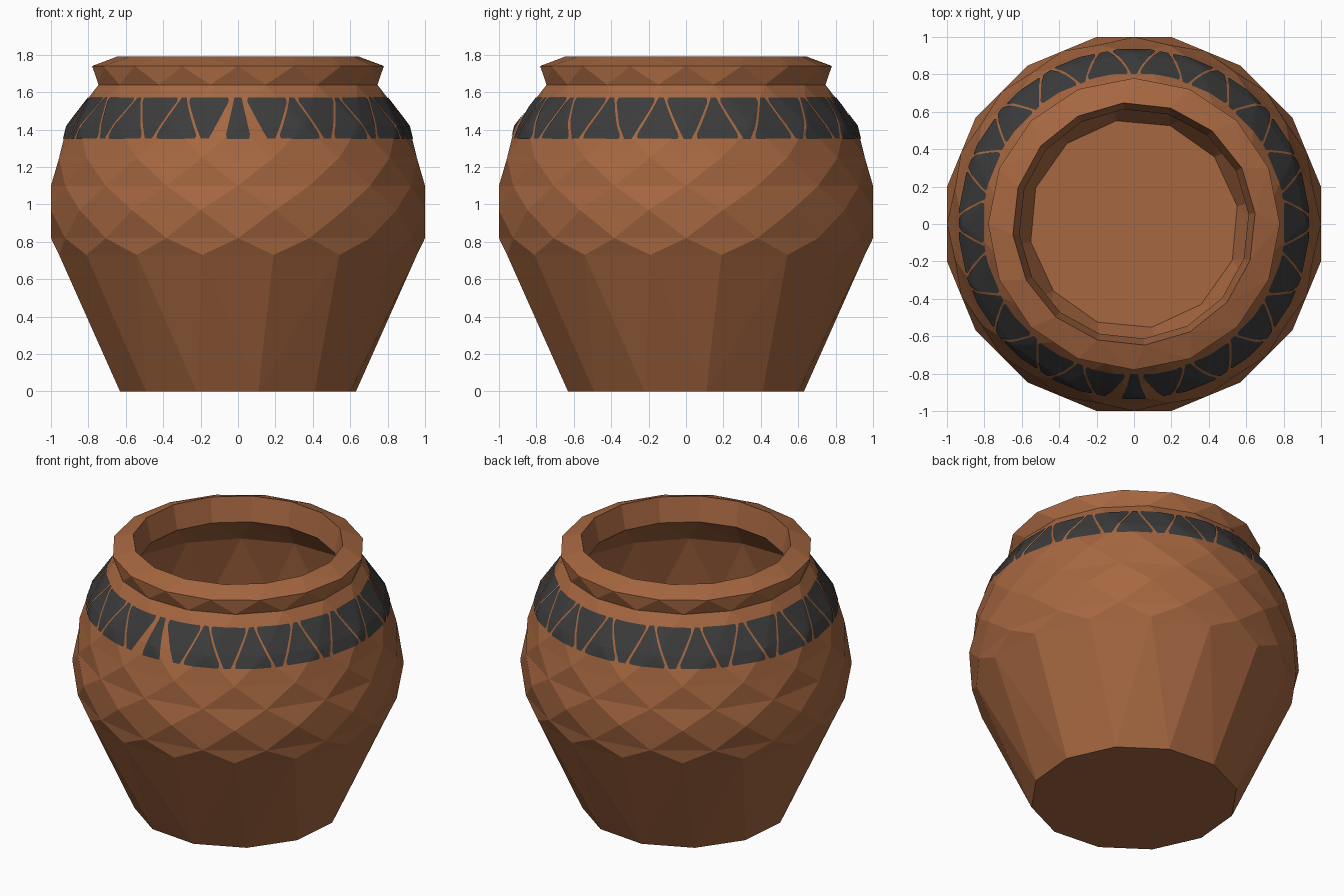
import bpy, bmesh, math
from mathutils import Vector
from mathutils.bvhtree import BVHTree

if "Cube" in bpy.data.objects:
    bpy.data.objects.remove(bpy.data.objects["Cube"])


def material(name, rgb):
    m = bpy.data.materials.new(name)
    m.diffuse_color = (*rgb, 1)
    m.use_nodes = True
    m.node_tree.nodes["Principled BSDF"].inputs["Base Color"].default_value = m.diffuse_color
    return m


clay = material("terracotta", (0.38, 0.135, 0.052))
paint = material("charcoal paint", (0.045, 0.045, 0.045))


def make_ring(bm, r, z, n, phase):
    angs = [math.radians(phase) + math.tau * i / n for i in range(n)]
    return [(a, bm.verts.new((r * math.cos(a), r * math.sin(a), z))) for a in angs]


def join_rings(bm, A, B):
    """Triangle strip between two rings of any side count and phase."""
    n, m = len(A), len(B)
    wrap = lambda d: (d + math.pi) % math.tau - math.pi
    j0 = min(range(m), key=lambda j: abs(wrap(B[j][0] - A[0][0])))
    b0 = wrap(B[j0][0] - A[0][0])
    i = j = 0
    while i < n or j < m:
        next_a = math.tau * (i + 1) / n
        next_b = b0 + math.tau * (j + 1) / m
        va, vb = A[i % n][1], B[(j0 + j) % m][1]
        if j >= m or (i < n and next_a <= next_b + 1e-6):
            i += 1
            bm.faces.new((va, A[i % n][1], vb))
        else:
            j += 1
            bm.faces.new((va, B[(j0 + j) % m][1], vb))


def finish(bm, name, mat):
    mesh = bpy.data.meshes.new(name)
    bm.to_mesh(mesh)
    bm.free()
    mesh.materials.append(mat)
    ob = bpy.data.objects.new(name, mesh)
    bpy.context.collection.objects.link(ob)
    return ob


# Pot: faceted rings (radius, height, sides, phase), outside then inside
H = 11.25
rings = [
    (0.64, 0.0, 12, 9.8),      # foot
    (0.975, 0.73, 16, H),      # belly
    (1.0, 0.82, 16, 0),
    (1.0196, 0.97, 16, H),
    (1.0, 1.10, 16, 0),
    (0.975, 1.25, 16, H),
    (0.915, 1.42, 16, 0),      # shoulder
    (0.76, 1.64, 16, H),       # neck
    (0.78, 1.74, 16, 0),       # rim
    (0.65, 1.79, 16, 5),
    (0.615, 1.63, 16, 5),      # throat
    (0.86, 1.40, 16, H),       # inner wall
    (0.93, 1.00, 16, 0),
    (0.88, 0.75, 16, H),
    (0.56, 0.09, 12, 9.8),     # inner floor
]
bm = bmesh.new()
loops = [make_ring(bm, *r) for r in rings]
for A, B in zip(loops, loops[1:]):
    join_rings(bm, A, B)
for end in (loops[0], loops[-1]):
    bm.faces.new([v for _, v in end])
bmesh.ops.recalc_face_normals(bm, faces=bm.faces[:])
bm.normal_update()
surface = BVHTree.FromBMesh(bm)
finish(bm, "pot", clay)


# Painted band: thin alternating triangles laid on the shoulder
Z0, Z1, LIFT = 1.35, 1.57, 0.004
ROWS = [0, 0.04, 0.12, 0.22, 0.32, 0.42, 0.53, 0.64, 0.76, 0.88, 0.96, 1]
COLS = 10


def on_surface(ang, z):
    d = Vector((math.cos(ang), math.sin(ang), 0))
    hit, nor, _, _ = surface.ray_cast(d * 3 + Vector((0, 0, z)), -d)
    return hit + nor * LIFT


def add_triangle(bm, centre, wide, narrow, up):
    """Wide end at the bottom when up is true; corners slightly rounded."""
    grid = []
    for t in ROWS:
        s = t if up else 1 - t
        half = wide + (narrow - wide) * s
        if s < 0.12:
            half *= 1 - 0.14 * ((0.12 - s) / 0.12) ** 2
        z = Z0 + (Z1 - Z0) * t
        grid.append([bm.verts.new(on_surface(
            math.radians(centre + half * (2 * c / COLS - 1)), z))
            for c in range(COLS + 1)])
    for lo, hi in zip(grid, grid[1:]):
        for c in range(COLS):
            bm.faces.new((lo[c], lo[c + 1], hi[c + 1], hi[c]))


bm = bmesh.new()
START, COUNT = 11, 18
step = (360 - 2 * START) / (COUNT - 1)
for k in range(COUNT):
    a = -90 + START + step * k
    add_triangle(bm, a, 8.2, 1.3, False)
    if k < COUNT - 1:
        add_triangle(bm, a + step / 2, 7.6, 1.0, True)
add_triangle(bm, -90, 4.2, 1.4, True)   # narrow one where the band meets
finish(bm, "painted_band", paint)
